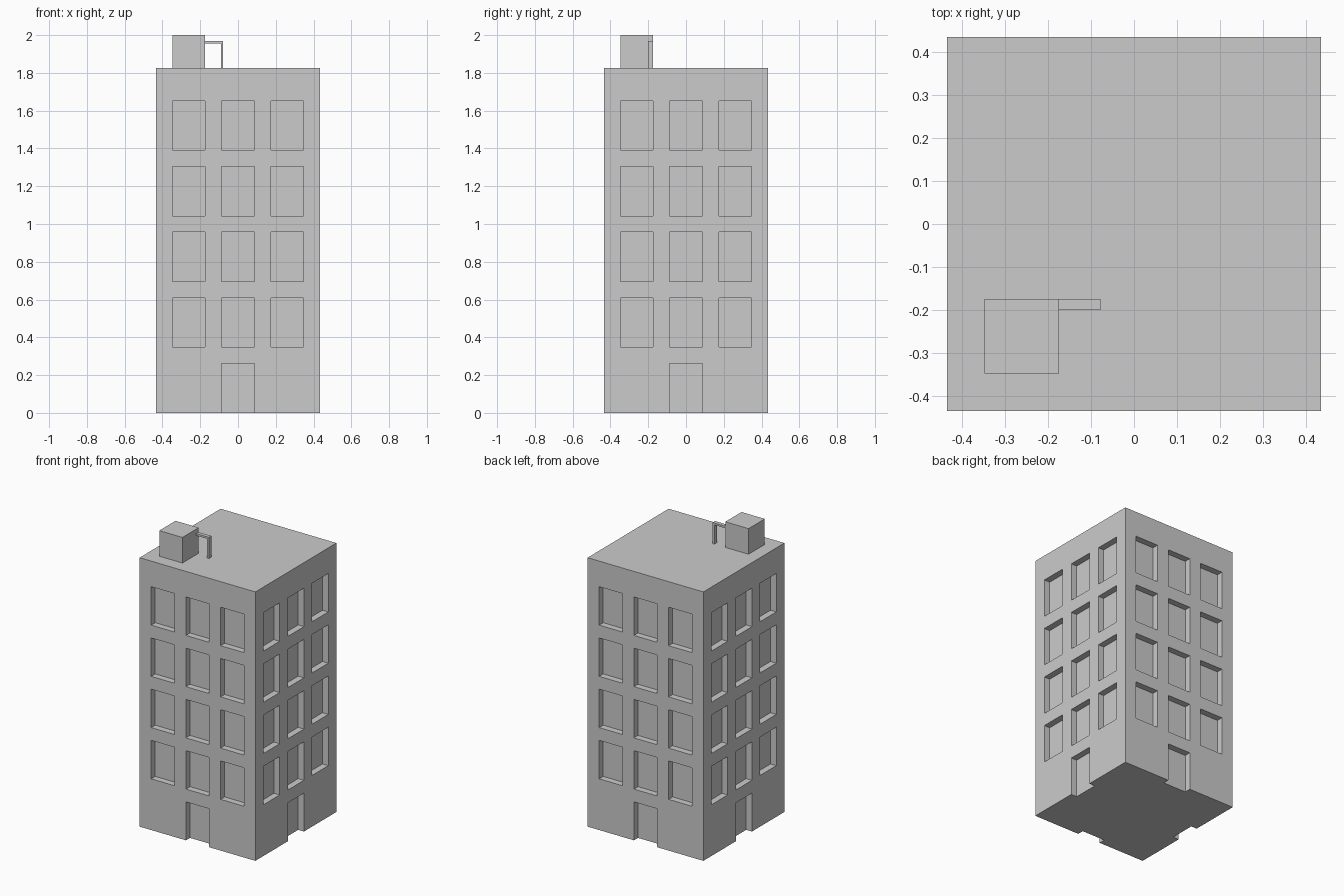
import bpy, bmesh
from mathutils import Matrix, Vector

if "Cube" in bpy.data.objects:
    bpy.data.objects.remove(bpy.data.objects["Cube"])

U = 2 / 23  # design module: body 10 x 10 x 21 modules


def add_box(bm, lo, hi, rot=Matrix.Identity(4)):
    lo, hi = Vector(lo) * U, Vector(hi) * U
    m = rot @ Matrix.Translation((lo + hi) / 2) @ Matrix.Diagonal((*(hi - lo), 1))
    bmesh.ops.create_cube(bm, size=1, matrix=m)


def finish(bm, name):
    bmesh.ops.recalc_face_normals(bm, faces=bm.faces)
    me = bpy.data.meshes.new(name)
    bm.to_mesh(me)
    bm.free()
    ob = bpy.data.objects.new(name, me)
    bpy.context.collection.objects.link(ob)
    return ob


# Main block
bm = bmesh.new()
add_box(bm, (-5, -5, 0), (5, 5, 21))
body = finish(bm, "building_body")

# Window and door recesses, repeated on four sides
DEPTH = 0.5
bm = bmesh.new()
for side in range(4):
    rot = Matrix.Rotation(side * 1.5707963267948966, 4, 'Z')
    add_box(bm, (-1, -6, -1), (1, -5 + DEPTH, 3), rot)
    for floor in range(4):
        for x in (-3, 0, 3):
            z = 4 + 4 * floor
            add_box(bm, (x - 1, -6, z), (x + 1, -5 + DEPTH, z + 3), rot)
cutter = finish(bm, "recess_cutter")
cutter.hide_render = True
cutter.display_type = 'WIRE'

mod = body.modifiers.new("recesses", 'BOOLEAN')
mod.operation = 'DIFFERENCE'
mod.solver = 'EXACT'
mod.object = cutter
bpy.context.view_layer.objects.active = body
bpy.ops.object.modifier_apply(modifier=mod.name)
bpy.data.objects.remove(cutter)

# Rooftop unit
bm = bmesh.new()
add_box(bm, (-4, -4, 21), (-2, -2, 23))
finish(bm, "roof_unit")

# Bent duct from the unit down to the roof: L profile extruded in y
bm = bmesh.new()
profile = [(-2, 22.65), (-0.9, 22.65), (-0.9, 21), (-1.05, 21), (-1.05, 22.5), (-2, 22.5)]
face = bm.faces.new([bm.verts.new((x * U, -2.3 * U, z * U)) for x, z in profile])
ext = bmesh.ops.extrude_face_region(bm, geom=[face])
bmesh.ops.translate(bm, vec=(0, 0.3 * U, 0),
                    verts=[g for g in ext["geom"] if isinstance(g, bmesh.types.BMVert)])
finish(bm, "roof_duct")
